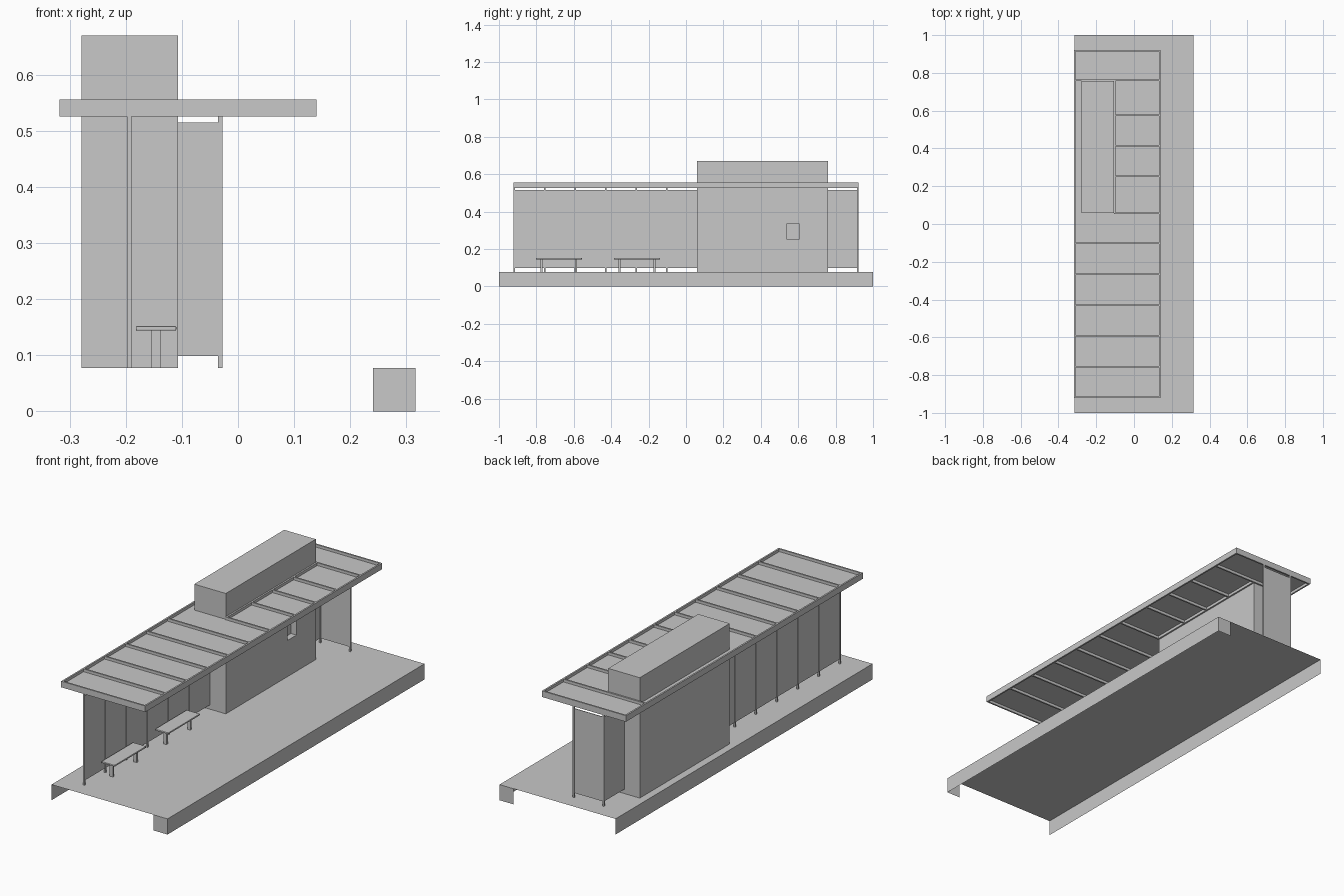
import bpy
import bmesh
from mathutils import Vector

default = bpy.data.objects.get("Cube")
if default:
    bpy.data.objects.remove(default, do_unlink=True)

# Single plain grey for the whole shelter
GREY = (0.58, 0.58, 0.58, 1.0)
grey = bpy.data.materials.new("plain_grey")
grey.use_nodes = True
grey.diffuse_color = GREY
grey.node_tree.nodes["Principled BSDF"].inputs["Base Color"].default_value = GREY


def add_object(name, bm):
    mesh = bpy.data.meshes.new(name)
    bm.to_mesh(mesh)
    bm.free()
    mesh.materials.append(grey)
    obj = bpy.data.objects.new(name, mesh)
    bpy.context.collection.objects.link(obj)
    return obj


def box_bm(x, y, z):
    """Box spanning the given (low, high) ranges."""
    bm = bmesh.new()
    bmesh.ops.create_cube(bm, size=1)
    for v in bm.verts:
        v.co = Vector([(r[0] + r[1]) / 2 + c * (r[1] - r[0])
                       for c, r in zip(v.co, (x, y, z))])
    return bm


def box(name, x, y, z):
    return add_object(name, box_bm(x, y, z))


def around(centre, width):
    return (centre - width / 2, centre + width / 2)


# Main dimensions
DECK = 0.077
HALF_W = 0.316
ROOF_X, ROOF_Y, ROOF_Z = (-0.318, 0.14), (-0.922, 0.922), (0.526, 0.556)
BOOTH_X, BOOTH_Y = (-0.279, -0.107), (0.058, 0.758)
WALL_X, RETURN_X, END_Y = -0.194, -0.032, 0.918
PANEL_Z = (0.099, 0.515)
POST = 0.008
BAY = 0.163

# Platform: thin deck with long side skirts, open ends and short corner returns
bm = bmesh.new()


def quad(*points):
    bm.faces.new([bm.verts.new(p) for p in points])


quad((-HALF_W, -1, DECK), (HALF_W, -1, DECK), (HALF_W, 1, DECK), (-HALF_W, 1, DECK))
for s in (-1, 1):
    quad((s * HALF_W, -s, 0), (s * HALF_W, s, 0), (s * HALF_W, s, DECK), (s * HALF_W, -s, DECK))
    ends = [HALF_W, 0.241][::s]
    quad((ends[1], s, 0), (ends[0], s, 0), (ends[0], s, DECK), (ends[1], s, DECK))
bmesh.ops.remove_doubles(bm, verts=bm.verts, dist=0.0001)
add_object("platform", bm)

# Booth with a recessed hatch in the wall facing the platform
bm = box_bm(BOOTH_X, BOOTH_Y, (DECK, 0.67))
cuts = [((0, 0.538, 0), (0, 1, 0)), ((0, 0.608, 0), (0, 1, 0)),
        ((0, 0, 0.255), (0, 0, 1)), ((0, 0, 0.335), (0, 0, 1))]
for point, normal in cuts:
    bmesh.ops.bisect_plane(bm, geom=bm.verts[:] + bm.edges[:] + bm.faces[:],
                           plane_co=point, plane_no=normal)
hatch_centre = Vector((BOOTH_X[1], 0.573, 0.295))
hatch = min(bm.faces, key=lambda f: (f.calc_center_median() - hatch_centre).length)
pushed = bmesh.ops.extrude_discrete_faces(bm, faces=[hatch])["faces"][0]
bmesh.ops.translate(bm, verts=pushed.verts, vec=(-0.03, 0, 0))
bmesh.ops.dissolve_limit(bm, angle_limit=0.01, verts=bm.verts, edges=bm.edges)
add_object("booth", bm)

# Rear wall panels, and the screen closing the far end
FRONT_Y = -END_Y
THIN = 0.003
box("rear_wall_panel", around(WALL_X, THIN), (FRONT_Y, BOOTH_Y[0]), PANEL_Z)
box("rear_wall_end_panel", around(WALL_X, THIN), (BOOTH_Y[1], END_Y), PANEL_Z)
box("end_screen", (WALL_X, RETURN_X), around(END_Y, THIN), PANEL_Z)

# Posts
post_spots = [(WALL_X, FRONT_Y + i * BAY) for i in range(6)]
post_spots += [(WALL_X, END_Y), (RETURN_X, END_Y)]
for x, y in post_spots:
    box("post", around(x, POST), around(y, POST), (DECK, ROOF_Z[0] + 0.002))

# Roof: rim beams, rafters and the recessed sheet between them
for x in ((ROOF_X[0], ROOF_X[0] + POST), (ROOF_X[1] - POST, ROOF_X[1])):
    box("roof_side_beam", x, ROOF_Y, ROOF_Z)
for y in ((ROOF_Y[0], ROOF_Y[0] + POST), (ROOF_Y[1] - POST, ROOF_Y[1])):
    box("roof_end_beam", ROOF_X, y, ROOF_Z)
for y in [FRONT_Y + i * BAY for i in range(1, 6)] + [BOOTH_Y[1] + POST / 2]:
    box("rafter", ROOF_X, around(y, POST), ROOF_Z)
for y in (BOOTH_Y[0], 0.252, 0.413, 0.577):
    box("short_rafter", (BOOTH_X[1], ROOF_X[1]), around(y, POST), ROOF_Z)
box("booth_trimmer", (BOOTH_X[1], BOOTH_X[1] + POST), BOOTH_Y, ROOF_Z)
box("roof_sheet", ROOF_X, ROOF_Y, around(0.541, THIN))

# Benches: softened seat slab on two legs
for y in (-0.68, -0.262):
    seat = box("bench_seat", (-0.182, -0.11), around(y, 0.246), (0.144, 0.152))
    bevel = seat.modifiers.new("soft_edge", "BEVEL")
    bevel.width, bevel.segments = 0.002, 2
    for s in (-1, 1):
        box("bench_leg", around(-0.146, 0.017), around(y + s * 0.093, 0.01), (DECK, 0.146))
